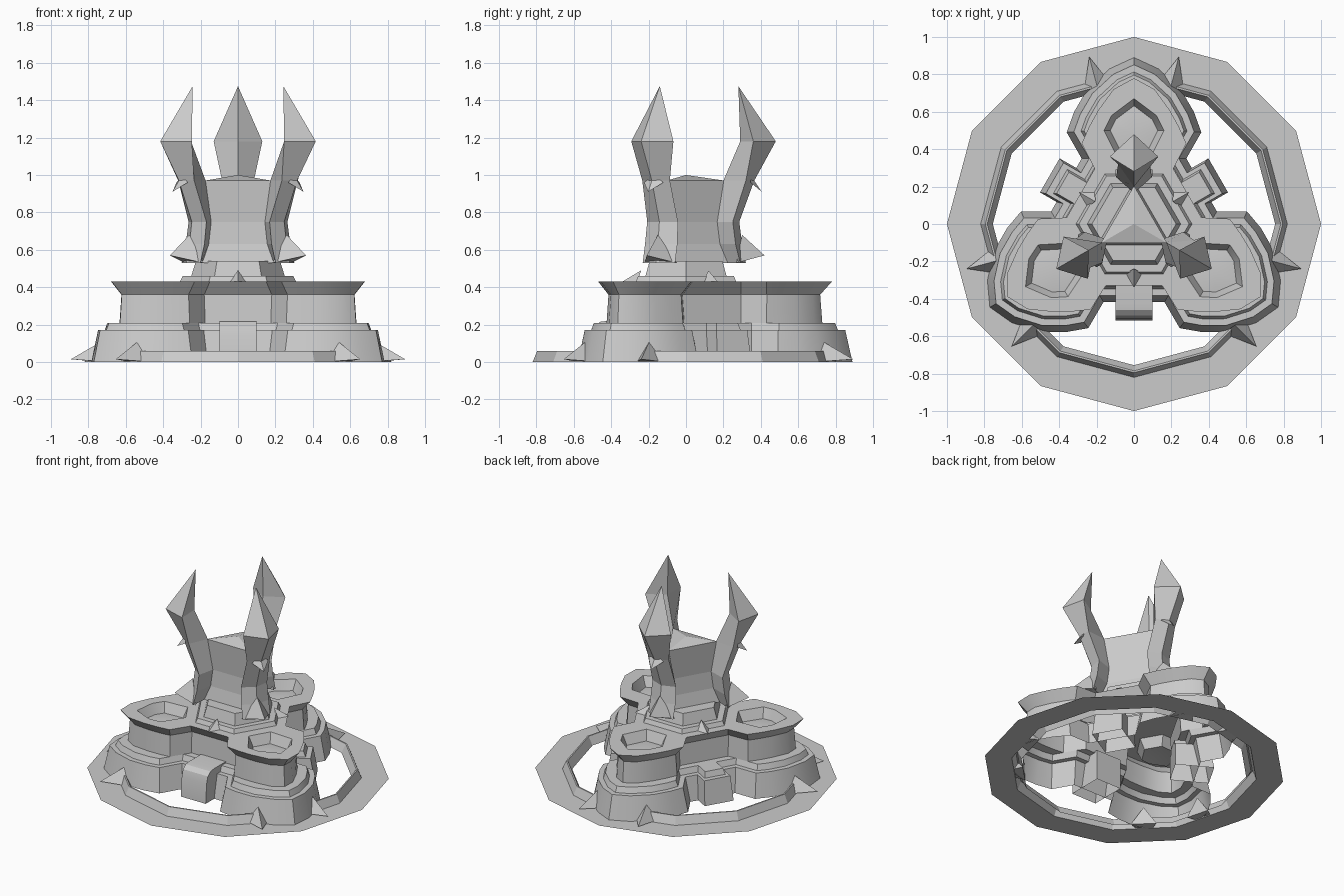
import bpy, bmesh, math
from mathutils import Vector, Matrix

cube = bpy.data.objects.get("Cube")
if cube:
    bpy.data.objects.remove(cube, do_unlink=True)

stone = bpy.data.materials.new("grey stone")
stone.use_nodes = True
grey = (0.6, 0.6, 0.6, 1)
stone.diffuse_color = grey
stone.node_tree.nodes["Principled BSDF"].inputs["Base Color"].default_value = grey


def finish(name, bm, smooth=False):
    bmesh.ops.recalc_face_normals(bm, faces=bm.faces)
    mesh = bpy.data.meshes.new(name)
    bm.to_mesh(mesh)
    bm.free()
    mesh.materials.append(stone)
    ob = bpy.data.objects.new(name, mesh)
    bpy.context.collection.objects.link(ob)
    if smooth:
        bpy.ops.object.select_all(action='DESELECT')
        ob.select_set(True)
        bpy.context.view_layer.objects.active = ob
        bpy.ops.object.shade_smooth_by_angle(angle=math.radians(28))


def spin(points, degrees):
    turn = Matrix.Rotation(math.radians(degrees), 3, 'Z')
    return [turn @ Vector(p) for p in points]


def loft(bm, loops, cap_start=False, cap_end=False):
    rows = [[bm.verts.new(p) for p in loop] for loop in loops]
    for a, b in zip(rows, rows[1:]):
        for i in range(len(a)):
            bm.faces.new((a[i - 1], a[i], b[i], b[i - 1]))
    if cap_start:
        bm.faces.new(rows[0])
    if cap_end:
        bm.faces.new(rows[-1])
    return rows


def fan(bm, loop, point):
    hub = bm.verts.new(point)
    for i in range(len(loop)):
        bm.faces.new((loop[i - 1], loop[i], hub))


def inset(points, d, z):
    # Mitred inset of a counter-clockwise outline, placed at height z
    out = []
    for i, p in enumerate(points):
        e = (p - points[i - 1]).normalized()
        f = (points[(i + 1) % len(points)] - p).normalized()
        n, m = Vector((-e.y, e.x, 0)), Vector((-f.y, f.x, 0))
        out.append(p + (n + m) * (d / (1 + n.dot(m))) + Vector((0, 0, z)))
    return out


def mirrored(half):
    # Right half from bottom to tip, continued down the left side
    return [(x, y, 0) for x, y in half] + [(-x, y, 0) for x, y in half[-2::-1]]


def three_lobes(half):
    return [p for k in range(3) for p in spin(mirrored(half), 120 * k)]


# Flat ground ring with a raised inner kerb, open below
def polygon(sides, r, z, start=0):
    return spin([(r * math.cos(math.tau * i / sides), r * math.sin(math.tau * i / sides), z)
                 for i in range(sides)], start)


bm = bmesh.new()
loft(bm, [polygon(12, r, z) for r, z in [(1, 0), (0.82, 0), (0.795, 0.06), (0.785, 0.06), (0.755, 0)]])
finish("ground_ring", bm)

# Three-lobed stepped base with pockets in its top
plinth = three_lobes([(0.28, 0.35), (0.36, 0.49), (0.32, 0.6), (0.25, 0.72), (0.13, 0.83), (0, 0.89)])
rim = three_lobes([(0.21, 0.295), (0.28, 0.43), (0.24, 0.52), (0.19, 0.61), (0.11, 0.72), (0, 0.78)])
bm = bmesh.new()
rows = loft(bm, [inset(plinth, d, z) for d, z in [(0, 0), (0.035, 0.17), (0.07, 0.17), (0.085, 0.21)]]
            + [inset(rim, d, z) for d, z in [(0.045, 0.21), (0.055, 0.36), (0, 0.43)]])
rims = [rows[-1]]
pocket = mirrored([(0.08, 0.34), (0.16, 0.5), (0.12, 0.58), (0, 0.67)])
for k in range(3):
    p = spin(pocket, 120 * k)
    wall = loft(bm, [inset(p, 0, 0.43), inset(p, 0.03, 0.36)])
    rims.append(wall[0])
    fan(bm, wall[1], spin([(0, 0.49, 0.375)], 120 * k)[0])
edges = [bm.edges.get((r[i - 1], r[i])) for r in rims for i in range(len(r))]
bmesh.ops.triangle_fill(bm, edges=edges, use_beauty=True)
finish("lobed_base", bm, True)

# Six-sided footing and three-sided tower body
bm = bmesh.new()
loft(bm, [polygon(6, r, z) for r, z in [(0.31, 0.43), (0.295, 0.46), (0.25, 0.46), (0.225, 0.54)]], cap_end=True)
finish("tower_footing", bm)

bm = bmesh.new()
rows = loft(bm, [polygon(3, r, z, 90) for r, z in
                 [(0.23, 0.53), (0.185, 0.63), (0.17, 0.75), (0.205, 0.97)]], True)
fan(bm, rows[-1], (0, 0, 1.0))
finish("tower_body", bm)


# Clawed pillars: half width, inner, side and outer distance, height
def pillar_section(w, inner, side, outer, z):
    return [(0, inner, z), (w, side, z), (0, outer, z), (-w, side, z)]


def spike(name, angle, tip, top, base, half):
    # Thorn lying along the radial direction
    (tr, tz), (ur, uz), (br, bz) = tip, top, base
    bm = bmesh.new()
    v = [bm.verts.new(p) for p in spin([(0, tr, tz), (0, ur, uz), (half, br, bz), (-half, br, bz)], angle)]
    for f in ((0, 1, 2), (0, 3, 1), (0, 2, 3), (1, 3, 2)):
        bm.faces.new([v[i] for i in f])
    finish(name, bm)


sections = [(0.1, 0.22, 0.29, 0.32, 0.53), (0.1, 0.18, 0.265, 0.3, 0.63),
            (0.095, 0.165, 0.25, 0.285, 0.75), (0.085, 0.2, 0.32, 0.365, 0.97),
            (0.13, 0.29, 0.36, 0.48, 1.18)]
for k, side in enumerate(("rear", "right", "left")):
    turn = 120 * k
    bm = bmesh.new()
    rows = loft(bm, [spin(pillar_section(*s), turn) for s in sections], cap_start=True)
    fan(bm, rows[-1], spin([(0, 0.28, 1.475)], turn)[0])
    finish(side + "_claw_pillar", bm)
    spike(side + "_pillar_thorn", turn, (0.42, 0.57), (0.3, 0.68), (0.27, 0.53), 0.1)
    spike(side + "_claw_thorn", turn, (0.405, 0.91), (0.345, 1.0), (0.345, 0.96), 0.06)
    spike(side + "_footing_thorn", turn + 60, (0.34, 0.43), (0.24, 0.49), (0.26, 0.43), 0.045)
    for sign in (-1, 1):
        spike(side + "_ground_thorn", turn + sign * 15, (0.925, 0.015), (0.73, 0.125), (0.73, 0.0), 0.085)

# Buttresses in the valleys: a rounded one in front, stepped ones behind
rounded = [(0.1, 0.515, 0), (0.1, 0.505, 0.14), (0.1, 0.49, 0.19), (0.1, 0.46, 0.215), (0.1, 0.42, 0.22)]
stepped = [(0.105, 0.52, 0), (0.095, 0.49, 0.17), (0.075, 0.455, 0.17), (0.065, 0.44, 0.21)]
for name, turn, levels in (("front", 180, rounded), ("left", -60, stepped), ("right", 60, stepped)):
    bm = bmesh.new()
    loft(bm, [spin([(-w, 0.26, z), (w, 0.26, z), (w, r, z), (-w, r, z)], turn) for w, r, z in levels],
         cap_end=True)
    finish(name + "_buttress", bm, levels == rounded)
